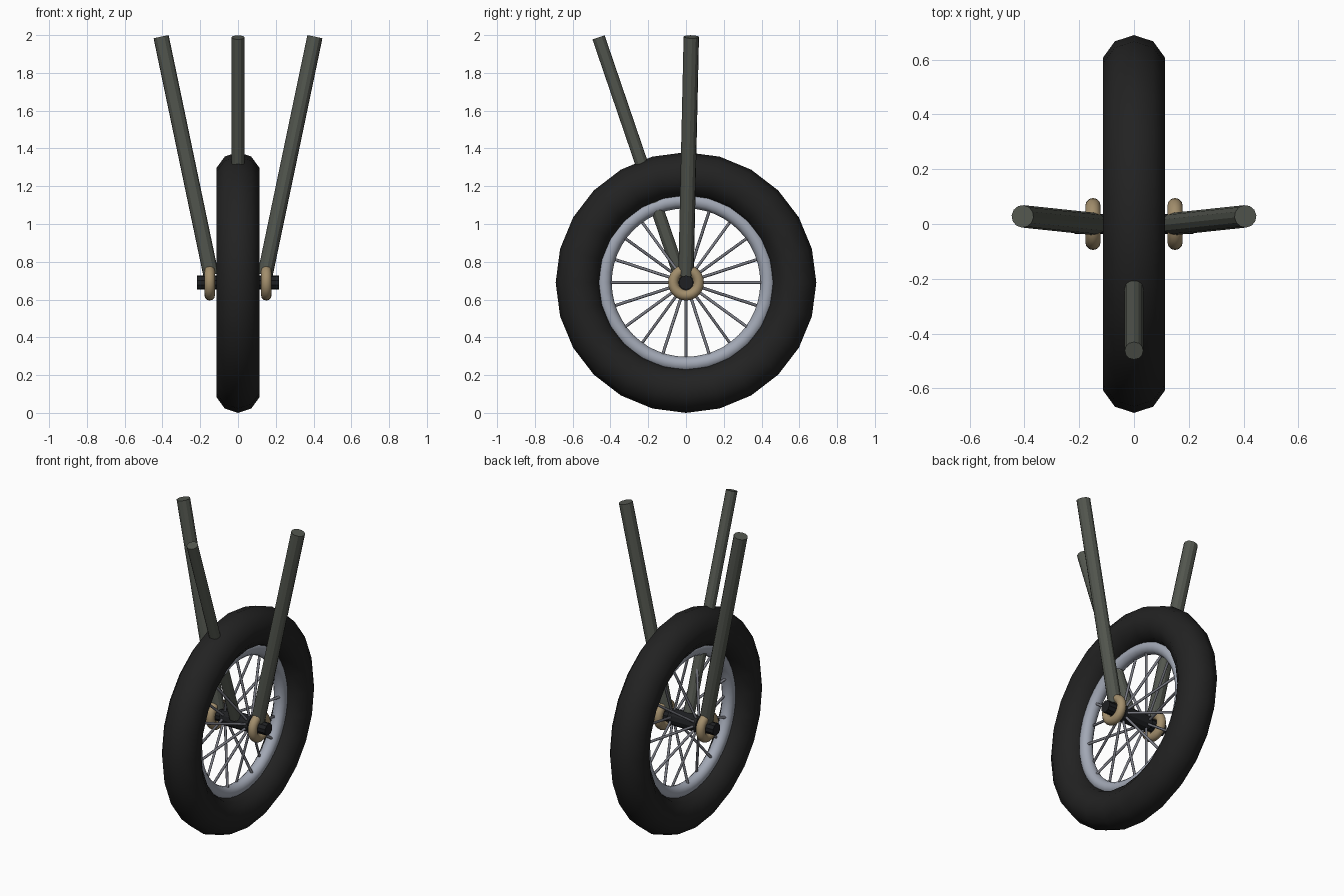
import bpy
import math
from mathutils import Vector

if "Cube" in bpy.data.objects:
    bpy.data.objects.remove(bpy.data.objects["Cube"])

HUB = Vector((0, 0, 0.69))


def material(name, color):
    m = bpy.data.materials.new(name)
    m.diffuse_color = (*color, 1)
    m.use_nodes = True
    m.node_tree.nodes["Principled BSDF"].inputs["Base Color"].default_value = m.diffuse_color
    return m


rubber = material("black rubber", (0.016, 0.016, 0.016))
steel = material("dark green grey steel", (0.085, 0.093, 0.077))
silver = material("silver rim", (0.36, 0.39, 0.46))
spoke_grey = material("spoke grey", (0.19, 0.195, 0.225))
brass = material("tan brass", (0.36, 0.27, 0.15))
axle_black = material("axle black", (0.013, 0.014, 0.016))


def finish(name, mat, smooth=None):
    o = bpy.context.object
    o.name = name
    o.data.materials.append(mat)
    if smooth:
        bpy.ops.object.shade_smooth_by_angle(angle=math.radians(smooth))
    return o


def ring(name, x, major, minor, segs, minor_segs, mat):
    """Torus around the axle direction."""
    bpy.ops.mesh.primitive_torus_add(
        major_radius=major, minor_radius=minor, major_segments=segs,
        minor_segments=minor_segs, location=HUB + Vector((x, 0, 0)),
        rotation=(0, math.pi / 2, 0))
    return finish(name, mat, 60)


def rod(name, a, b, radius, sides, mat, smooth=None):
    """Cylinder between two points."""
    a, b = Vector(a), Vector(b)
    d = b - a
    bpy.ops.mesh.primitive_cylinder_add(
        vertices=sides, radius=radius, depth=d.length, location=(a + b) / 2,
        rotation=d.to_track_quat('Z', 'Y').to_euler())
    return finish(name, mat, smooth)


# Wheel
ring("tire", 0, 0.571, 0.119, 24, 10, rubber)
ring("rim", 0, 0.433, 0.04, 48, 12, silver)

# Spokes lean alternately to the left and right end of the hub
for i in range(20):
    a = 2 * math.pi * i / 20
    out = Vector((0, math.cos(a), math.sin(a)))
    side = 0.085 if i % 2 else -0.085
    rod("spoke", HUB + out * 0.03 + Vector((side, 0, 0)),
        HUB + out * 0.42 - Vector((side * 0.2, 0, 0)), 0.008, 8, spoke_grey, 60)

# Axle and hub
rod("axle", HUB - Vector((0.217, 0, 0)), HUB + Vector((0.217, 0, 0)), 0.038, 10, axle_black)
rod("hub", HUB - Vector((0.1, 0, 0)), HUB + Vector((0.1, 0, 0)), 0.05, 12, axle_black)

# Mounting rings and fork legs on both sides
for s, side in ((-1, "left"), (1, "right")):
    ring(side + "_mount_ring", s * 0.15, 0.067, 0.028, 24, 12, brass)
    rod(side + "_fork_leg", (s * 0.143, 0, 0.73), (s * 0.407, 0.028, 1.991), 0.041, 12, steel)

# Slanted front strut reaching down to the hub
rod("front_strut", (0, -0.03, 0.72), (0, -0.463, 1.988), 0.034, 12, steel)
